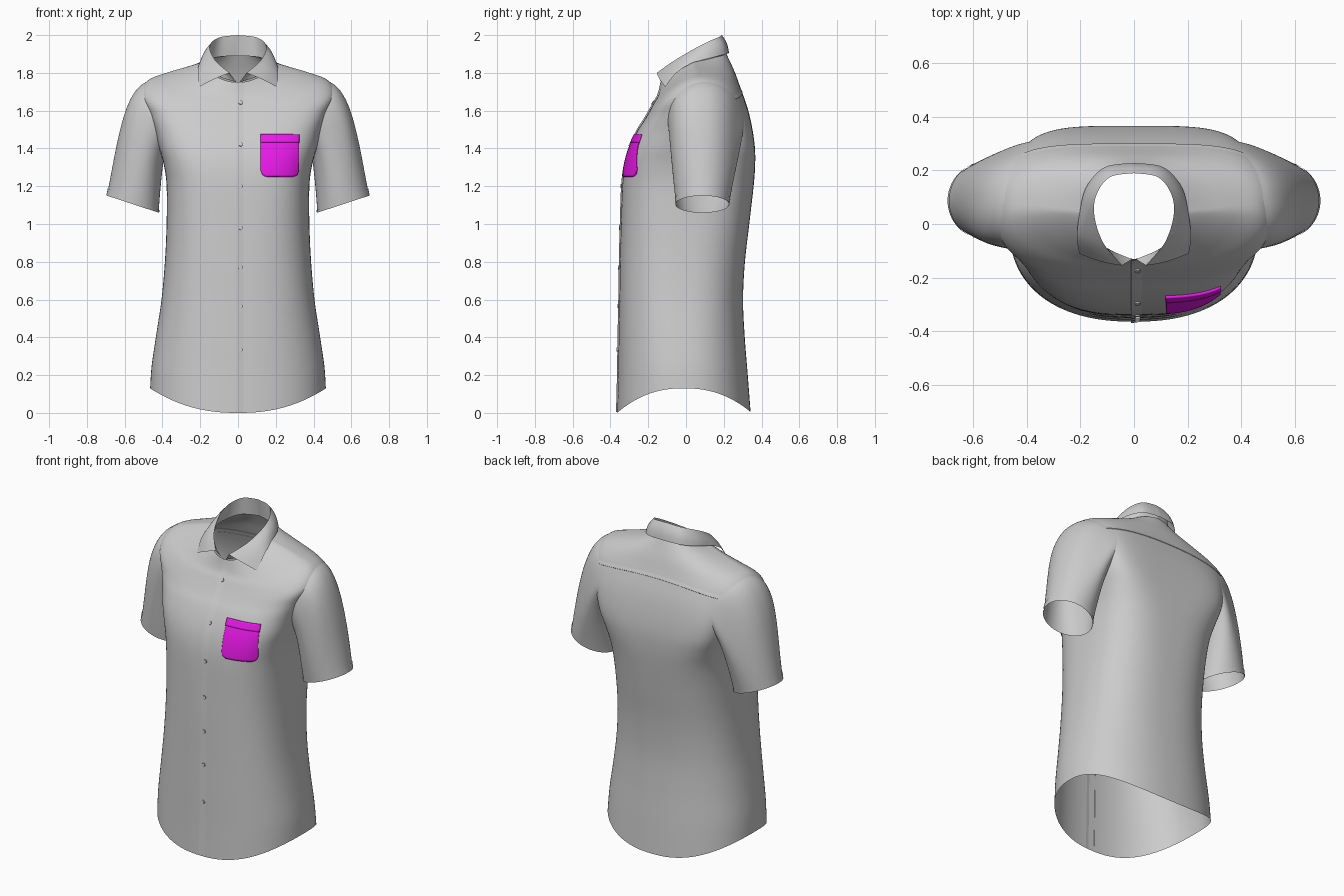
import bpy, math
from mathutils import Vector
from mathutils.bvhtree import BVHTree

if "Cube" in bpy.data.objects:
    bpy.data.objects.remove(bpy.data.objects["Cube"])

def catmull(pts, n):
    """Smooth list through the given tuples, n steps per span."""
    out = []
    for i in range(len(pts) - 1):
        p = [pts[max(0, min(len(pts) - 1, i + k))] for k in (-1, 0, 1, 2)]
        for s in range(n + (i == len(pts) - 2)):
            t = s / n
            out.append([0.5 * (2 * b + (c - a) * t + (2 * a - 5 * b + 4 * c - d) * t * t
                               + (3 * b - a - 3 * c + d) * t ** 3) for a, b, c, d in zip(*p)])
    return out

def make(name, verts, faces, angle=40):
    me = bpy.data.meshes.new(name)
    me.from_pydata([tuple(v) for v in verts], [], faces)
    me.validate()
    ob = bpy.data.objects.new(name, me)
    bpy.context.collection.objects.link(ob)
    bpy.ops.object.select_all(action='DESELECT')
    ob.select_set(True)
    bpy.context.view_layer.objects.active = ob
    bpy.ops.object.shade_smooth_by_angle(angle=math.radians(angle))
    return ob

def grid_faces(rows, cols, closed):
    return [(r * cols + c, r * cols + (c + 1) % cols, (r + 1) * cols + (c + 1) % cols, (r + 1) * cols + c)
            for r in range(rows - 1) for c in range(cols if closed else cols - 1)]

# Torso rings: half width, front y, back y, z at front / side / back, squareness
RINGS = [
    (.465, -.365, .342, .0, .13, .005, .87), (.457, -.36, .327, .2, .25, .2, .86),
    (.432, -.357, .311, .4, .42, .4, .84), (.405, -.353, .302, .6, .6, .6, .8),
    (.387, -.35, .312, .8, .8, .8, .77), (.378, -.345, .335, 1., 1., 1., .72),
    (.378, -.338, .358, 1.2, 1.2, 1.2, .65), (.392, -.325, .366, 1.31, 1.31, 1.31, .6),
    (.417, -.30, .365, 1.4, 1.4, 1.4, .58), (.442, -.26, .352, 1.49, 1.49, 1.5, .58),
    (.477, -.222, .33, 1.55, 1.59, 1.6, .62), (.515, -.19, .30, 1.605, 1.69, 1.69, .7),
    (.475, -.17, .28, 1.642, 1.762, 1.745, .78), (.37, -.15, .26, 1.675, 1.803, 1.80, .85),
    (.27, -.138, .238, 1.712, 1.832, 1.85, .95), (.175, -.13, .214, 1.75, 1.86, 1.90, 1.0)]
SEG = 160
verts, rings = [], catmull(RINGS, 5)
for w, yf, yb, zf, zs, zb, p in rings:
    back_p = p * (1 - .32 * math.exp(-((zs - 1.46) / .2) ** 2))
    for i in range(SEG):
        a = 2 * math.pi * i / SEG
        c, s = math.cos(a), math.sin(a)
        q = back_p if s > 0 else p
        x = w * math.copysign(abs(c) ** q, c)
        y = (yf + yb) / 2 + (yb - yf) / 2 * math.copysign(abs(s) ** q, s)
        drop = abs(s) ** (2 if zs < 1 else 1.4 if s > 0 else 1.2)
        verts.append(Vector((x, y, zs + ((zb if s > 0 else zf) - zs) * drop)))
faces = grid_faces(len(rings), SEG, True)
bvh = BVHTree.FromPolygons(verts, faces)

# Torso with open armholes, deeper towards the back
AY, AZ, RF, RB, RZ = .095, 1.54, .19, .212, .213
def in_armhole(v):
    ry = RB if v.y > AY else RF
    return abs(v.x) > .33 and ((v.y - AY) / ry) ** 2 + ((v.z - AZ) / RZ) ** 2 < 1
make("shirt_body", verts, [f for f in faces if not all(in_armhole(verts[i]) for i in f)])

# Sleeves: each strand is a bezier from the armhole to the cuff
def sleeve(name, side, t0, t1, rows, grow=0.0, n=64):
    strands = []
    for i in range(n):
        a = 2 * math.pi * i / n
        c, s = math.cos(a), math.sin(a)
        h = (1 + s) / 2
        y, z = AY + (RB if c > 0 else RF) * c, AZ + RZ * s
        hit = bvh.ray_cast(Vector((2, y, z)), Vector((-1, 0, 0)))[0]
        p0 = hit if hit else Vector((.44, y, z))
        out = Vector((.137 * s, .14 * c, .045 * s))
        p3 = Vector((.557, .087, 1.105)) + out
        p1 = p0 + Vector((.01 + .115 * h, -.008 * c, -.08 + .025 * h))
        p2 = p3 + Vector((-.005 - .045 * h, (.03 if c > 0 else .02) * c, .09 + .16 * h))
        strands.append((p0, p1, p2, p3, out.normalized() * grow))
    vs = []
    for r in range(rows):
        t = t0 + (t1 - t0) * r / (rows - 1)
        u = 1 - t
        for p0, p1, p2, p3, g in strands:
            v = p0 * u ** 3 + p1 * 3 * u * u * t + p2 * 3 * u * t * t + p3 * t ** 3 + g
            vs.append((v.x * side, v.y, v.z))
    make(name, vs, grid_faces(rows, n, True))

for side, tag in ((1, "left"), (-1, "right")):
    sleeve("sleeve_" + tag, side, 0, 1, 24)
    sleeve("sleeve_hem_" + tag, side, .95, 1, 3, .003)

# Collar: crease, outer edge and neck base, from centre back to front
CREASE = [(0, .19, 2.0), (.09, .175, 1.99), (.14, .11, 1.962), (.148, .03, 1.92), (.115, -.07, 1.86), (.045, -.155, 1.80)]
OUTER = [(0, .228, 1.905), (.11, .212, 1.90), (.18, .135, 1.88), (.205, .03, 1.85), (.213, -.05, 1.80), (.205, -.11, 1.725)]
BASE = [(0, .208, 1.89), (.1, .175, 1.885), (.155, .11, 1.865), (.17, .03, 1.845), (.12, -.075, 1.79), (.008, -.132, 1.75)]

def full(pts):
    half = [Vector(p) for p in catmull(pts, 6)]
    return [Vector((-p.x, p.y, p.z)) for p in half[:0:-1]] + half

def collar(name, top, bottom, bulge, lift):
    rows, vs = 7, []
    top, bottom = full(top), full(bottom)
    for r in range(rows):
        t = r / (rows - 1)
        for a, b in zip(top, bottom):
            v = a.lerp(b, t)
            out = Vector((v.x, v.y - .04, .08)).normalized()
            v = v + out * bulge * math.sin(math.pi * t)
            if lift:
                hit = bvh.ray_cast(Vector((v.x, v.y, 3)), Vector((0, 0, -1)))[0]
                if hit and v.z < hit.z + .006:
                    v.z = hit.z + .006
            vs.append(v)
    make(name, vs, grid_faces(rows, len(top), False))

collar("collar_fall", CREASE, OUTER, .008, True)
collar("collar_stand", CREASE, BASE, 0, False)

# Cloth pieces laid onto the torso surface
def surface(x, z, front=True):
    d = 1 if front else -1
    loc, nor, _, _ = bvh.ray_cast(Vector((x, -2 * d, z)), Vector((0, d, 0)))
    if loc is None:
        loc, nor, _, _ = bvh.find_nearest(Vector((x, -.2 * d, z)))
    return loc, (nor if nor.y * d < 0 else -nor)

def patch(name, x0, x1, low, high, nx, nz, off, front=True, thick=0):
    """Grid on the surface; off(u, v) is its distance from the torso."""
    vs = []
    for r in range(nz + 1):
        for c in range(nx + 1):
            x = x0 + (x1 - x0) * c / nx
            lo, hi = low(x), high(x)
            p, n = surface(x, lo + (hi - lo) * r / nz, front)
            vs.append(p + n * off(c / nx, r / nz))
    ob = make(name, vs, grid_faces(nz + 1, nx + 1, False))
    if thick:
        m = ob.modifiers.new("thickness", 'SOLIDIFY')
        m.thickness, m.offset = thick, 0
    return ob

def pocket_bottom(x, r=.035):
    d = max(0, abs(x - .22) - (.1 - r))
    return 1.25 + r - math.sqrt(max(0, r * r - d * d))

magenta = bpy.data.materials.new("magenta")
magenta.diffuse_color = (.85, .01, .85, 1)
magenta.use_nodes = True
magenta.node_tree.nodes["Principled BSDF"].inputs["Base Color"].default_value = magenta.diffuse_color
for ob in (patch("pocket", .12, .32, pocket_bottom, lambda x: 1.436, 30, 16, lambda u, v: .003, thick=.006),
           patch("pocket_band", .118, .322, lambda x: 1.43, lambda x: 1.472, 20, 5, lambda u, v: .0045, thick=.009)):
    ob.data.materials.append(magenta)

# Overlapping front edge and yoke edge: a small step, then sinking into the torso
patch("placket", -.012, .05, lambda x: .004, lambda x: 1.75, 30, 90,
      lambda u, v: .006 - .009 * u if u else -.002)
patch("yoke_edge", -.42, .42, lambda x: 1.695 - .2 * x * x, lambda x: 1.73 - .2 * x * x, 50, 20,
      lambda u, v: .003 - .005 * v if v else -.001, front=False)

# Buttons
for i, z in enumerate((1.64, 1.42, 1.2, .98, .77, .565, .335)):
    p, n = surface(.014, z)
    bpy.ops.mesh.primitive_cylinder_add(vertices=16, radius=.011, depth=.006, location=p + n * .006,
                                        rotation=n.to_track_quat('Z', 'Y').to_euler())
    bpy.context.object.name = "button_%d" % (i + 1)
    bpy.ops.object.shade_smooth_by_angle(angle=math.radians(40))
